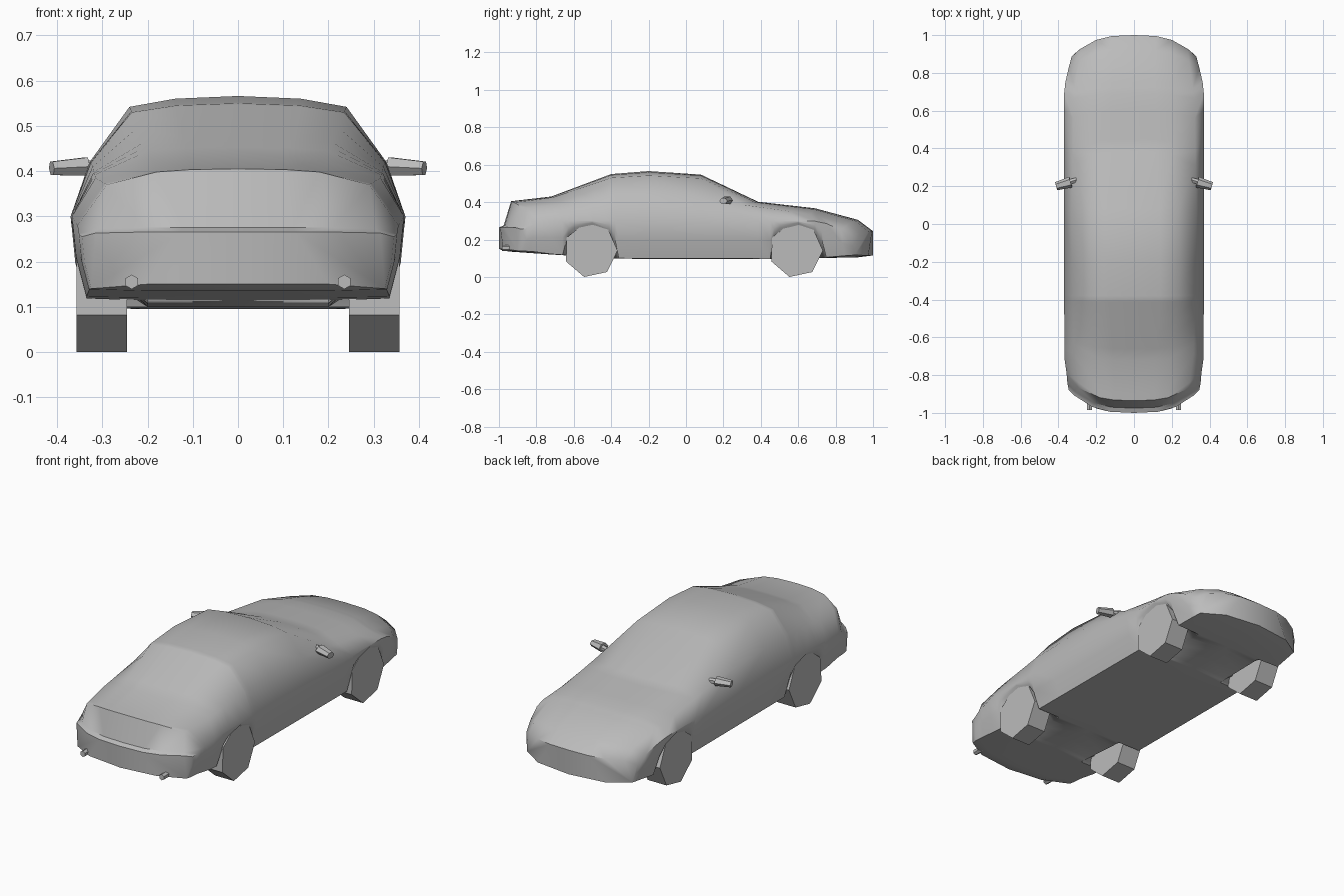
import bpy, bmesh, math
from mathutils import Matrix, Vector

cube = bpy.data.objects.get("Cube")
if cube:
    bpy.data.objects.remove(cube, do_unlink=True)

paint = bpy.data.materials.new("plain grey")
paint.use_nodes = True
GREY = (0.5, 0.5, 0.5, 1)
paint.diffuse_color = GREY
paint.node_tree.nodes["Principled BSDF"].inputs["Base Color"].default_value = GREY


def make_object(name, bm, smooth_angle=None):
    bmesh.ops.recalc_face_normals(bm, faces=bm.faces)
    mesh = bpy.data.meshes.new(name)
    bm.to_mesh(mesh)
    bm.free()
    mesh.materials.append(paint)
    obj = bpy.data.objects.new(name, mesh)
    bpy.context.collection.objects.link(obj)
    if smooth_angle:
        bpy.ops.object.select_all(action="DESELECT")
        obj.select_set(True)
        bpy.context.view_layer.objects.active = obj
        bpy.ops.object.shade_smooth_by_angle(angle=math.radians(smooth_angle))
    return obj


def interpolate(table, y):
    """Linear lookup of a row by its first value."""
    for a, b in zip(table, table[1:]):
        if y <= b[0]:
            t = (y - a[0]) / (b[0] - a[0])
            return [p + (q - p) * t for p, q in zip(a, b)]
    return list(table[-1])


# Body stations: y, bow, top z, roof half width, roof edge z,
# shoulder x, shoulder z, belt x, belt z, belly z
STATIONS = [
    (-1, .12, .265, .22, .265, .315, .263, .345, .255, .15),
    (-.975, .12, .275, .21, .275, .305, .272, .352, .262, .14),
    (-.935, .11, .405, .18, .398, .29, .37, .355, .28, .135),
    (-.72, .04, .43, .19, .425, .315, .385, .367, .3, .12),
    (-.4, 0, .55, .235, .53, .325, .42, .37, .3, .1),
    (-.2, 0, .566, .24, .542, .328, .42, .37, .3, .095),
    (.08, 0, .547, .235, .527, .33, .415, .37, .3, .095),
    (.385, .09, .402, .2, .4, .325, .385, .37, .3, .095),
    (.69, .03, .367, .2, .362, .32, .335, .37, .298, .1),
    (.92, .09, .305, .19, .3, .29, .283, .345, .25, .105),
    (1, .13, .245, .2, .242, .285, .235, .33, .21, .115),
]
# Lower body edge, rising over the wheels: y, z
SILL = [
    (-1, .14), (-.9, .135), (-.66, .118), (-.63, .23), (-.6, .262), (-.5, .29),
    (-.41, .255), (-.38, .2), (-.36, .1), (.45, .097), (.47, .22), (.5, .26),
    (.6, .29), (.69, .255), (.725, .2), (.75, .105), (1, .117),
]


def half_section(y):
    """One side of the body outline, from roof centre to belly centre."""
    _, bow, top, roof_x, roof_z, sh_x, sh_z, belt_x, belt_z, belly = interpolate(STATIONS, y)
    sill = interpolate(SILL, y)[1]
    drop = belt_z - sill
    sill_x = belt_x - .18 * drop
    outline = [
        (0, top), (roof_x * .58, top - (top - roof_z) * .25), (roof_x, roof_z),
        (sh_x, sh_z), (belt_x, belt_z), (belt_x - .05 * drop, belt_z - drop / 2),
        (sill_x, sill), (min(.2, sill_x), belly), (0, belly),
    ]
    points = []
    for i, (x, z) in enumerate(outline):
        bend = bow if i < 4 or abs(y) > .75 else 0
        shift = bend * abs(x / .345) ** 3
        points.append(Vector((x, y - math.copysign(shift, y), z)))
    return points


# Body: sections lofted along the length, closed with bowed end caps
levels = sorted({row[0] for row in STATIONS} | {row[0] for row in SILL})
bm = bmesh.new()
for side in (1, -1):
    rings = []
    for y in levels:
        rings.append([bm.verts.new((p.x * side, p.y, p.z)) for p in half_section(y)])
    for a, b in zip(rings, rings[1:]):
        for i in range(len(a) - 1):
            bm.faces.new((a[i], a[i + 1], b[i + 1], b[i]))
    for r in (rings[0], rings[-1]):
        bm.faces.new((r[0], r[1], r[7], r[8]))
        bm.faces.new((r[1], r[2], r[6], r[7]))
        bm.faces.new(r[2:7])
bmesh.ops.remove_doubles(bm, verts=bm.verts, dist=.0002)
make_object("body", bm, 50)


def prism(name, start, end, radius, tip, sides, squash=1, turn=0, smooth=None):
    """Cone or cylinder between two points, squashed vertically if asked."""
    start, end = Vector(start), Vector(end)
    axis = end - start
    bm = bmesh.new()
    bmesh.ops.create_cone(bm, cap_ends=True, segments=sides, radius1=radius,
                          radius2=tip, depth=axis.length)
    spin = Matrix.Rotation(turn, 4, "Z")
    aim = axis.to_track_quat("Z", "Y").to_matrix().to_4x4()
    bm.transform(aim @ Matrix.Diagonal((1, squash, 1, 1)) @ spin)
    bm.transform(Matrix.Translation((start + end) / 2))
    return make_object(name, bm, smooth)


def wheel(name, side, y):
    """Seven-sided wheel standing close to the ground on one corner."""
    bm = bmesh.new()
    rims = []
    for x in (.245, .357):
        ring = []
        for k in range(7):
            a = math.tau * k / 7 - math.radians(104)
            ring.append(bm.verts.new((x * side, y + .144 * math.cos(a), .144 + .148 * math.sin(a))))
        rims.append(ring)
        bm.faces.new(ring)
    for k in range(7):
        n = (k + 1) % 7
        bm.faces.new((rims[0][k], rims[0][n], rims[1][n], rims[1][k]))
    low = min(v.co.z for v in bm.verts)
    bmesh.ops.translate(bm, verts=bm.verts, vec=(0, 0, -low))
    make_object(name, bm)


for label, s in (("left", 1), ("right", -1)):
    wheel("nose_wheel_" + label, s, .588)
    wheel("tail_wheel_" + label, s, -.51)
    # Door mirror: thin stalk and tapered housing
    prism("mirror_stalk_" + label, (s * .3, .235, .408), (s * .35, .22, .408), .014, .016, 6, smooth=40)
    prism("mirror_housing_" + label, (s * .335, .222, .41), (s * .412, .2, .406), .03, .022, 6,
          squash=.78, turn=math.pi / 6, smooth=40)
    # Exhaust tip under the bumper
    prism("exhaust_" + label, (s * .235, -.9, .155), (s * .235, -.985, .155), .016, .016, 6)
